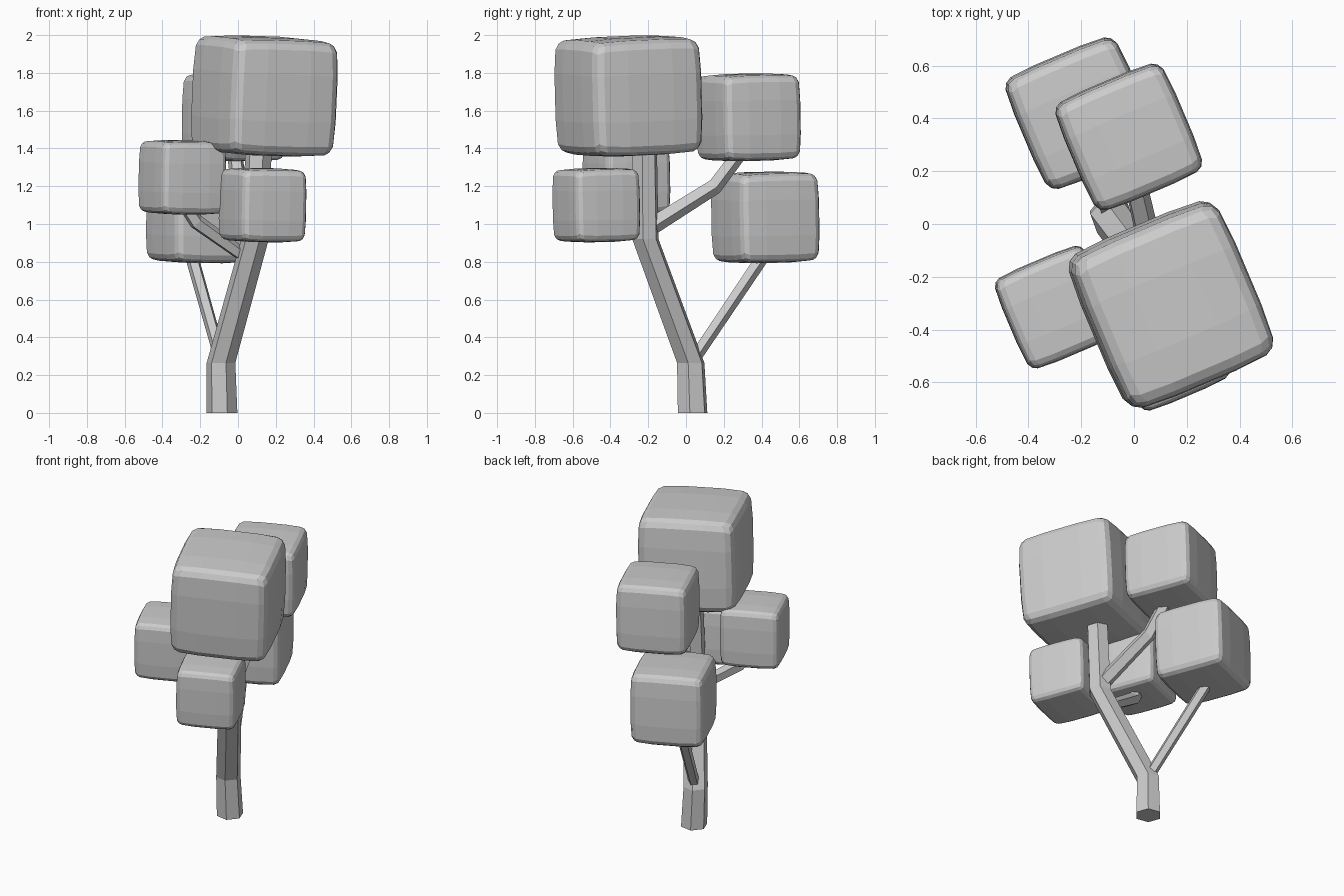
import bpy, bmesh, math
from mathutils import Vector, Matrix, Euler

if "Cube" in bpy.data.objects:
    bpy.data.objects.remove(bpy.data.objects["Cube"])


def add_object(name, bm):
    bmesh.ops.recalc_face_normals(bm, faces=bm.faces[:])
    me = bpy.data.meshes.new(name)
    bm.to_mesh(me)
    bm.free()
    ob = bpy.data.objects.new(name, me)
    bpy.context.collection.objects.link(ob)
    return ob


def foliage(name, centre, size, tilt=(0, 0), turn=23):
    """Softly bulging cube: a gridded cube pushed out to a rounded norm."""
    steps = [-1, -0.84, -0.4, 0.4, 0.84, 1]
    bm = bmesh.new()
    for axis in range(3):
        for side in (-1, 1):
            grid = []
            for u in steps:
                row = []
                for v in steps:
                    p = [u, v]
                    p.insert(axis, side)
                    norm = sum(abs(c) ** 8 for c in p) ** (1 / 8)
                    row.append(bm.verts.new(Vector(p) / norm))
                grid.append(row)
            for i in range(5):
                for j in range(5):
                    bm.faces.new((grid[i][j], grid[i + 1][j],
                                  grid[i + 1][j + 1], grid[i][j + 1]))
    bmesh.ops.remove_doubles(bm, verts=bm.verts[:], dist=1e-4)
    rot = Matrix.Rotation(math.radians(tilt[1]), 4, 'Y') @ \
        Matrix.Rotation(math.radians(tilt[0]), 4, 'X') @ \
        Matrix.Rotation(math.radians(turn), 4, 'Z')
    half = Vector([s / 2 for s in size])
    bm.transform(Matrix.Translation(centre) @ rot @ Matrix.Diagonal((*half, 1)))
    return add_object(name, bm)


def limb(name, path, radii, sides, spin=0, level=False):
    """Low-poly tube along a path; level keeps the rings horizontal."""
    bm = bmesh.new()
    pts = [Vector(p) for p in path]
    rings = []
    for i, p in enumerate(pts):
        t = pts[min(i + 1, len(pts) - 1)] - pts[max(i - 1, 0)]
        rot = Matrix.Identity(3) if level else \
            Vector((0, 0, 1)).rotation_difference(t).to_matrix()
        ring = []
        for k in range(sides):
            a = math.radians(spin) + 2 * math.pi * k / sides
            ring.append(bm.verts.new(
                p + rot @ Vector((math.cos(a), math.sin(a), 0)) * radii[i]))
        rings.append(ring)
    for a, b in zip(rings, rings[1:]):
        for k in range(sides):
            n = (k + 1) % sides
            bm.faces.new((a[k], a[n], b[n], b[k]))
    bm.faces.new(rings[0])
    bm.faces.new(rings[-1])
    return add_object(name, bm)


# Trunk: short upright base, a lean, then upright into the crown
limb("trunk", [(-0.085, 0.035, 0), (-0.09, 0.025, 0.265),
               (0.09, -0.215, 0.92), (0.11, -0.22, 1.42)],
     [0.083, 0.077, 0.074, 0.07], 6, spin=-10, level=True)

# Branches
limb("lower_back_branch", [(-0.095, 0.05, 0.30), (-0.25, 0.42, 0.85)],
     [0.035, 0.037], 5, spin=20)
limb("upper_back_branch", [(0.085, -0.2, 0.98), (0.005, 0.15, 1.2),
                           (-0.02, 0.3, 1.4)],
     [0.05, 0.045, 0.042], 5, spin=20)
limb("left_branch", [(0.06, -0.15, 0.81), (-0.22, -0.27, 1.01),
                     (-0.29, -0.3, 1.12)],
     [0.036, 0.042, 0.04], 5, spin=20)

# Foliage blocks
foliage("top_foliage", (0.14, -0.305, 1.678), (0.625, 0.645, 0.625), (1.5, 2.5))
foliage("upper_back_foliage", (-0.02, 0.33, 1.565), (0.455, 0.455, 0.46), (1, 1))
foliage("lower_back_foliage", (-0.2, 0.42, 1.035), (0.47, 0.47, 0.48), (1, 1))
foliage("left_foliage", (-0.295, -0.315, 1.247), (0.38, 0.38, 0.39), (1, 1))
foliage("front_foliage", (0.13, -0.475, 1.1), (0.38, 0.38, 0.39), (1, 1))
